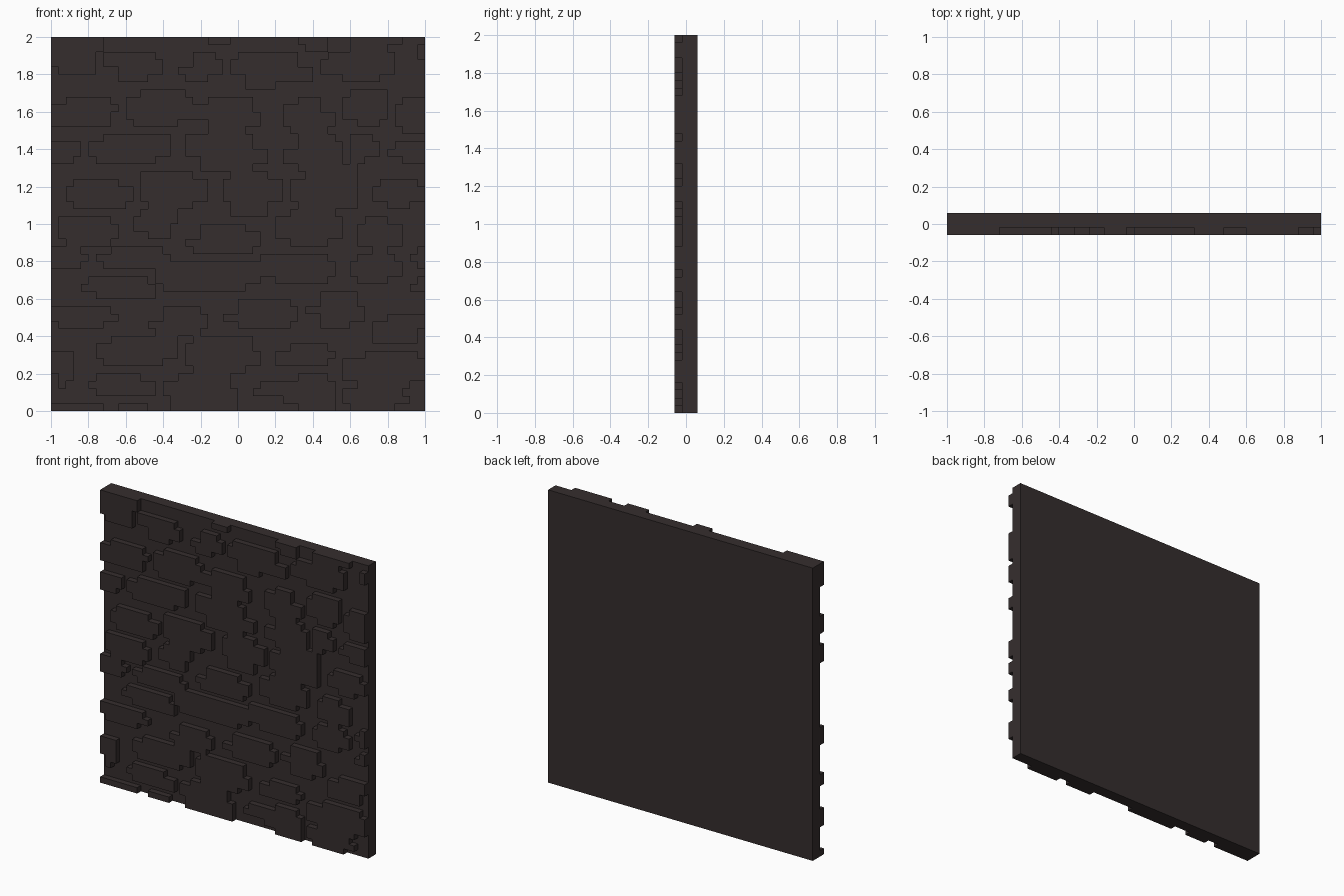
import bpy, bmesh

if "Cube" in bpy.data.objects:
    bpy.data.objects.remove(bpy.data.objects["Cube"])

CELL = 0.04                       # the relief sits on a 50 x 50 grid
BACK, FACE, RAISED = 0.06, -0.02, -0.06

stone_brown = bpy.data.materials.new("dark_stone_brown")
stone_brown.diffuse_color = (0.036, 0.027, 0.027, 1)
stone_brown.use_nodes = True
stone_brown.node_tree.nodes["Principled BSDF"].inputs["Base Color"].default_value = stone_brown.diffuse_color

# corner notch sizes in cells (width, height)
NOTCH = {"0": (0, 0), "1": (1, 1), "2": (2, 1), "3": (1, 2),
         "4": (3, 1), "5": (2, 2), "6": (5, 1), "7": (1, 3)}


def make_object(name, bm):
    bmesh.ops.recalc_face_normals(bm, faces=bm.faces[:])
    mesh = bpy.data.meshes.new(name)
    bm.to_mesh(mesh)
    bm.free()
    mesh.materials.append(stone_brown)
    bpy.context.collection.objects.link(bpy.data.objects.new(name, mesh))


def extruded(bm, outline, y0, y1):
    """Prism from an x/z outline between two depths."""
    front = bm.faces.new([bm.verts.new((x, y0, z)) for x, z in outline])
    ext = bmesh.ops.extrude_face_region(bm, geom=[front], use_keep_orig=True)
    for v in ext["geom"]:
        if isinstance(v, bmesh.types.BMVert):
            v.co.y = y1


def stone_outline(x0, x1, z0, z1, corners):
    """Rectangle with stepped corners: top left, top right, bottom right, bottom left."""
    pts = []
    spots = [(x0, z1, 1, -1), (x1, z1, -1, -1), (x1, z0, -1, 1), (x0, z0, 1, 1)]
    for k, (code, (x, z, sx, sz)) in enumerate(zip(corners, spots)):
        w, h = NOTCH[code]
        if not w:
            pts.append((x, z))
            continue
        step = [(x, z + sz * h), (x + sx * w, z + sz * h), (x + sx * w, z)]
        pts += step if k % 2 == 0 else step[::-1]
    return [(px * CELL - 1, pz * CELL) for px, pz in pts]


def course(name, *stones):
    bm = bmesh.new()
    for s in stones:
        extruded(bm, stone_outline(*s), RAISED, FACE)
    make_object(name, bm)


# backing slab
bm = bmesh.new()
extruded(bm, [(-1, 0), (1, 0), (1, 2), (-1, 2)], FACE, BACK)
make_object("wall_slab", bm)

# stone courses, bottom to top: left, right, bottom, top in cells, then corner notches
course("bottom_course",
       (0, 7, 0, 1, "0000"), (5, 14, 2, 5, "1201"), (9, 13, 0, 1, "0000"),
       (15, 25, 0, 5, "2303"), (31, 38, 0, 5, "2102"), (27, 31, 2, 4, "1000"),
       (39, 48, 0, 3, "0121"))
course("second_course",
       (0, 3, 3, 8, "0013"), (6, 17, 6, 10, "2021"), (18, 28, 5, 10, "1321"),
       (30, 38, 6, 9, "2110"), (39, 50, 3, 8, "4122"))
course("third_course",
       (0, 9, 11, 14, "0121"), (13, 21, 10, 14, "5111"), (23, 33, 11, 15, "5112"),
       (34, 42, 11, 16, "5325"), (43, 50, 9, 13, "2030"))
course("fourth_course",
       (4, 14, 15, 18, "1102"), (14, 28, 16, 20, "1021"), (28, 38, 17, 21, "0112"),
       (40, 47, 17, 21, "1121"), (48, 50, 16, 18, "1000"))
course("fifth_course",
       (0, 5, 19, 22, "0110"), (6, 16, 19, 22, "2111"), (18, 28, 21, 25, "5211"),
       (30, 39, 22, 27, "2122"), (41, 47, 21, 26, "1222"), (48, 50, 19, 22, "1001"))
course("sixth_course",
       (1, 9, 22, 26, "0111"), (11, 17, 23, 27, "1032"))
course("seventh_course",
       (2, 11, 27, 31, "1211"), (12, 21, 27, 32, "0221"), (23, 31, 26, 32, "1253"),
       (32, 41, 27, 33, "5001"), (43, 50, 27, 31, "1122"))
course("eighth_course",
       (0, 4, 33, 36, "0010"), (5, 16, 33, 37, "2021"), (18, 29, 32, 37, "0525"),
       (31, 39, 32, 37, "5112"), (40, 44, 33, 37, "0120"), (45, 50, 33, 36, "1002"))
course("ninth_course",
       (0, 9, 38, 42, "2130"), (10, 19, 38, 43, "2121"), (19, 28, 37, 42, "2325"),
       (31, 38, 37, 42, "2511"), (39, 45, 38, 43, "1012"), (46, 50, 37, 42, "1001"))
course("tenth_course",
       (7, 15, 44, 48, "0125"), (17, 23, 44, 48, "5121"), (24, 35, 43, 48, "1565"),
       (36, 46, 44, 48, "1024"))
course("top_course",
       (0, 7, 45, 50, "0071"), (21, 24, 49, 50, "0000"), (33, 37, 48, 50, "0001"),
       (40, 47, 48, 50, "0020"), (49, 50, 47, 49, "0000"))
